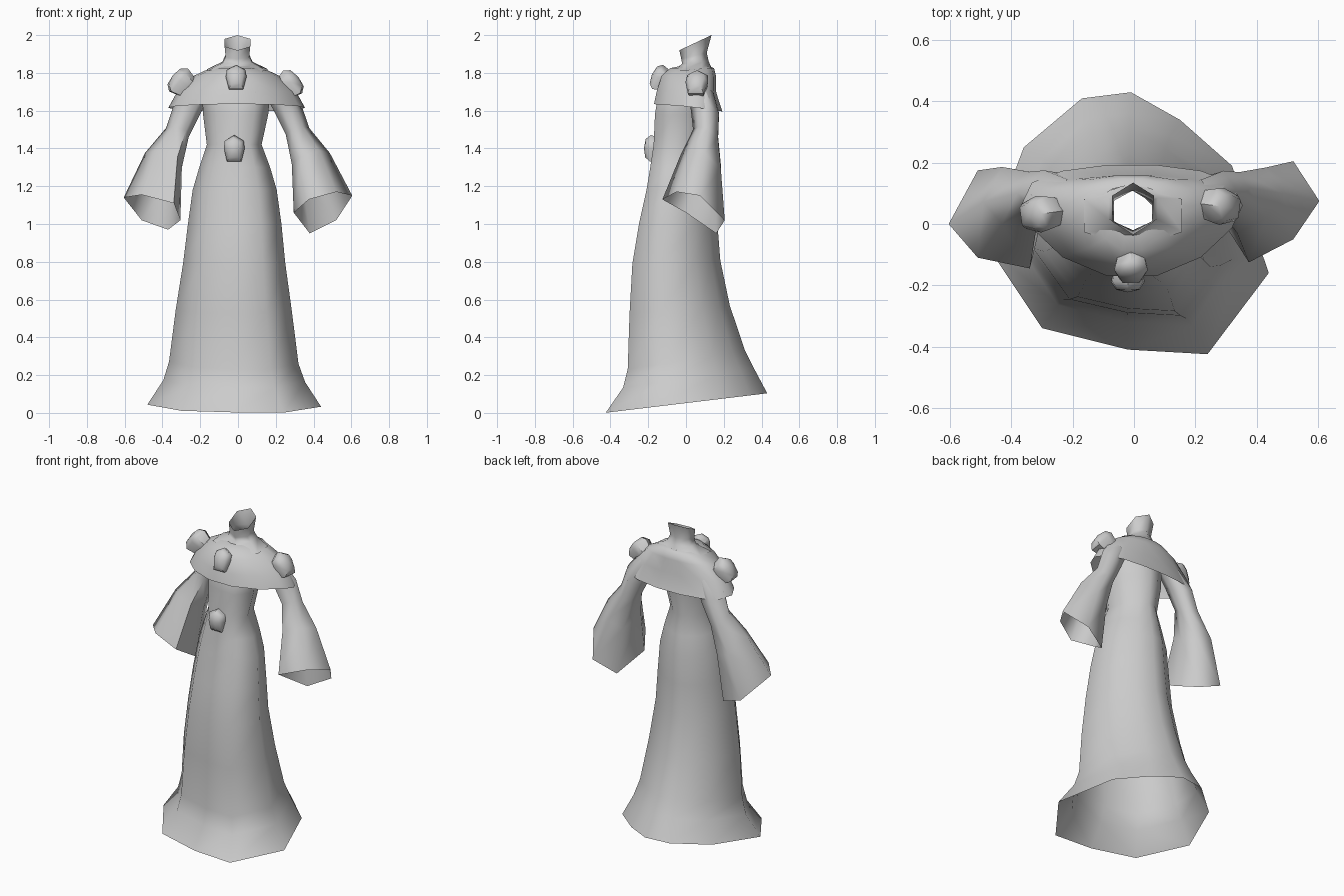
import bpy, bmesh, math
from mathutils import Vector

cube = bpy.data.objects.get("Cube")
if cube:
    bpy.data.objects.remove(cube, do_unlink=True)

grey = bpy.data.materials.new("plain grey")
grey.use_nodes = True
grey.diffuse_color = (0.6, 0.6, 0.6, 1)
grey.node_tree.nodes["Principled BSDF"].inputs["Base Color"].default_value = (0.6, 0.6, 0.6, 1)


def loft(name, rings, tip=None, angle=80):
    """Skin a list of equal-length rings; optionally close the last one to a tip."""
    bm = bmesh.new()
    loops = [[bm.verts.new(p) for p in ring] for ring in rings]
    n = len(loops[0])
    for a, b in zip(loops, loops[1:]):
        for i in range(n):
            j = (i + 1) % n
            bm.faces.new((a[i], a[j], b[j], b[i]))
    if tip is not None:
        end = bm.verts.new(tip)
        for i in range(n):
            bm.faces.new((loops[-1][i], loops[-1][(i + 1) % n], end))
    bmesh.ops.recalc_face_normals(bm, faces=bm.faces)
    mesh = bpy.data.meshes.new(name)
    bm.to_mesh(mesh)
    bm.free()
    mesh.materials.append(grey)
    obj = bpy.data.objects.new(name, mesh)
    bpy.context.collection.objects.link(obj)
    bpy.ops.object.select_all(action="DESELECT")
    obj.select_set(True)
    bpy.context.view_layer.objects.active = obj
    bpy.ops.object.shade_smooth_by_angle(angle=math.radians(angle))
    return obj


# Gown: the uneven hem outline, shrunk ring by ring up to the shoulders
hem = [(.44, -.16), (.32, .19), (.15, .34), (-.01, .43), (-.17, .41),
       (-.36, .25), (-.48, -.07), (-.30, -.34), (-.02, -.41), (.24, -.425)]


def gown_ring(z, left, right, front, back, tilt):
    ring = []
    for x, y in hem:
        u, v = (x + .02) / .46, y / .427
        py = (front + back) / 2 + v * (back - front) / 2
        ring.append(((left + right) / 2 + u * (right - left) / 2, py, z + tilt * py))
    return ring


loft("gown", [gown_ring(*r) for r in [
    (.052, -.48, .44, -.427, .427, .12),
    (.18, -.395, .355, -.335, .36, .14),
    (.28, -.365, .32, -.31, .31, .16),
    (.55, -.33, .285, -.30, .23, .08),
    (.80, -.29, .25, -.285, .18, .04),
    (1.0, -.265, .23, -.25, .165, 0),
    (1.18, -.24, .205, -.21, .155, 0),
    (1.30, -.205, .17, -.19, .135, 0),
    (1.42, -.165, .125, -.172, .115, 0),
    (1.58, -.185, .16, -.165, .14, 0),
    (1.70, -.19, .17, -.145, .14, 0),
    (1.79, -.14, .13, -.08, .11, 0)]])


# Shoulder cape: pointed towards the front, squarer at the back
def cape_ring(z, rx, front, back, dip):
    ring = []
    for i in range(14):
        a = math.tau * i / 14
        c, s = math.cos(a), math.sin(a)
        y = .06 + (back - .06) * s ** .7 if s > 0 else .06 - (.06 - front) * (-s) ** 1.4
        ring.append((rx * c - .007, y, z - dip * s))
    return ring


loft("shoulder_cape", [cape_ring(*r) for r in [
    (1.835, .10, -.04, .125, 0),
    (1.825, .14, -.09, .15, 0),
    (1.785, .225, -.135, .16, 0),
    (1.70, .315, -.162, .162, .005),
    (1.615, .362, -.178, .195, .02)]])


# Neck: six sides, flared base and a slanted open top
def neck_ring(z, rx, front, back, tilt):
    ring = []
    for i in range(6):
        a = math.tau * i / 6 + math.pi / 2
        v = math.sin(a) * (back - front) / 2
        ring.append((rx * math.cos(a) / .866 - .003, (front + back) / 2 + v, z + tilt * v))
    return ring


loft("neck", [neck_ring(*r) for r in [
    (1.815, .16, -.08, .135, .1),
    (1.855, .08, -.02, .12, .1),
    (1.89, .062, -.025, .11, .25),
    (1.96, .068, -.035, .135, .47)]])


# Bell sleeves: cuff outline scaled along the arm path
def sleeve(name, side, cuff, path):
    pts = [Vector((side * x, y, z)) for x, y, z in cuff]
    mid = sum(pts, Vector()) / len(pts)
    rings = [[Vector((side * x, y, z)) + (p - mid) * k for p in pts] for x, y, z, k in path]
    loft(name, rings + [pts])


arm = [(.19, .08, 1.72, .40), (.26, .10, 1.61, .46),
       (.315, .105, 1.48, .40), (.385, .08, 1.33, .65)]
sleeve("right_sleeve", -1, [(.605, 0, 1.14), (.51, -.11, 1.155), (.34, -.145, 1.11),
                            (.305, 0, 1.02), (.37, .15, .97), (.51, .175, 1.02)], arm)
sleeve("left_sleeve", 1, [(.605, .075, 1.15), (.52, -.05, 1.17), (.375, -.125, 1.13),
                          (.295, 0, 1.06), (.38, .16, .95), (.52, .205, 1.02)], arm)


# Bud ornaments: a domed shield outline facing outwards
shield = [(-.038, -.07), (.038, -.07), (.055, .0), (.05, .04), (0, .07), (-.05, .04), (-.055, .0)]


def bud(name, base, facing, depth, size=1.0):
    base, n = Vector(base), Vector(facing).normalized()
    up = (Vector((0, 0, 1)) - n * n.z).normalized()
    across = up.cross(n)

    def ring(scale, height):
        return [base + (across * x + up * z) * scale * size + n * height for x, z in shield]
    loft(name, [ring(.8, -.03), ring(1, depth * .4), ring(.7, depth * .85)],
         base + n * depth, 50)


bud("chest_bud", (-.01, -.13, 1.77), (0, -.9, .4), .055)
bud("waist_bud", (-.02, -.165, 1.40), (0, -1, .03), .058)
bud("right_shoulder_bud", (-.29, .035, 1.745), (-.75, -.1, .6), .07, 1.1)
bud("left_shoulder_bud", (.265, .06, 1.735), (.75, -.1, .6), .07, 1.1)
